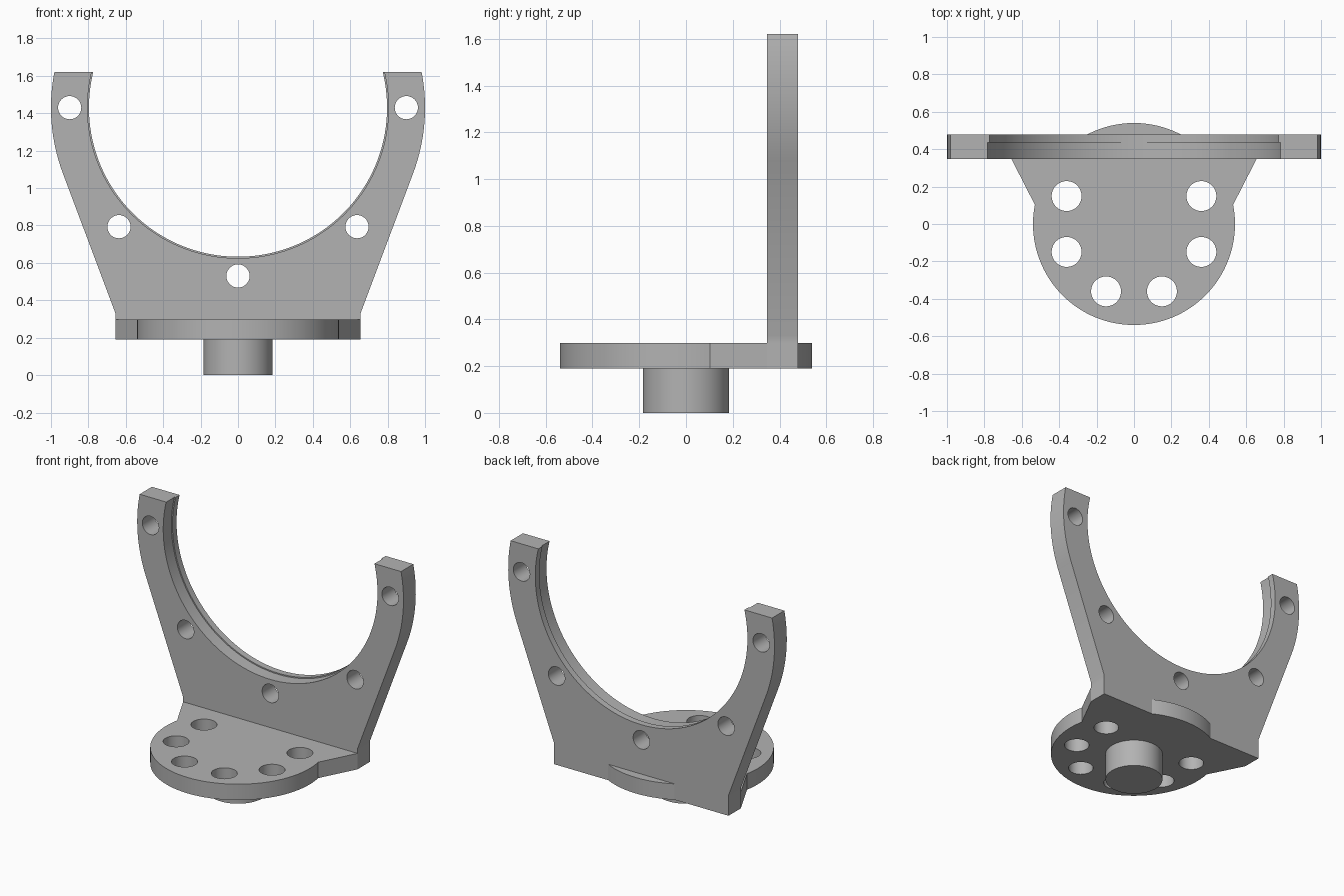
import bpy, bmesh
from math import sin, cos, radians, pi
from mathutils import Matrix, Vector

cube = bpy.data.objects.get("Cube")
if cube:
    bpy.data.objects.remove(cube, do_unlink=True)

grey = bpy.data.materials.new("machined grey")
grey.use_nodes = True
colour = (0.45, 0.45, 0.45, 1)
grey.diffuse_color = colour
grey.node_tree.nodes["Principled BSDF"].inputs["Base Color"].default_value = colour

RING_Z = 1.43            # centre height of the cradle ring
BACK, FRONT = 0.479, 0.347
UPRIGHT = Matrix.Rotation(pi / 2, 4, "X")


def arc(radius, start, end, steps, centre=(0, 0)):
    angles = [radians(start + (end - start) * i / steps) for i in range(steps + 1)]
    return [(centre[0] + radius * cos(a), centre[1] + radius * sin(a)) for a in angles]


def prism(name, outline, low, high, matrix=Matrix()):
    """Extrude a flat outline from low to high, then turn it into place."""
    bm = bmesh.new()
    face = bm.faces.new([bm.verts.new((x, y, low)) for x, y in outline])
    top = bmesh.ops.extrude_face_region(bm, geom=[face])["geom"]
    moved = [v for v in top if isinstance(v, bmesh.types.BMVert)]
    bmesh.ops.translate(bm, verts=moved, vec=Vector((0, 0, high - low)))
    bm.transform(matrix)
    bmesh.ops.recalc_face_normals(bm, faces=bm.faces)
    mesh = bpy.data.meshes.new(name)
    bm.to_mesh(mesh)
    bm.free()
    mesh.materials.append(grey)
    obj = bpy.data.objects.new(name, mesh)
    bpy.context.collection.objects.link(obj)
    return obj


def cylinder(name, radius, centre, low, high, matrix=Matrix(), sides=48):
    return prism(name, arc(radius, 0, 360, sides, centre)[:-1], low, high, matrix)


def combine(target, tool, operation):
    mod = target.modifiers.new(operation.title(), "BOOLEAN")
    mod.operation, mod.object, mod.solver = operation, tool, "EXACT"
    tool.hide_render = True
    bpy.context.view_layer.objects.active = target
    bpy.ops.object.modifier_apply(modifier=mod.name)
    bpy.data.objects.remove(tool, do_unlink=True)


# Upright cradle plate, tapering tangentially into the ring
right_side = [(0.655, 0.19), (0.655, 0.33)] + arc(1, -20.6, 10.95, 16, (0, RING_Z))
outline = right_side + [(-x, z) for x, z in reversed(right_side)]
bracket = prism("bracket", outline, -BACK, -FRONT, UPRIGHT)

# Stepped bore of the ring
for radius, low, high in ((0.797, -0.6, -0.2), (0.805, -0.435, -0.2)):
    bore = cylinder("bore_cutter", radius, (0, RING_Z), low, high, UPRIGHT, 144)
    combine(bracket, bore, "DIFFERENCE")

# Round base flange, widened to meet the plate and bulging behind it
base_outline = (arc(0.54, 169, 371, 80) + [(0.655, FRONT), (0.655, BACK)]
                + arc(0.54, 62.5, 117.5, 22) + [(-0.655, BACK), (-0.655, FRONT)])
combine(bracket, prism("base_flange", base_outline, 0.19, 0.298), "UNION")

# Bolt holes round the ring
for angle in (-180, -135, -90, -45, 0):
    a = radians(angle)
    centre = (0.9 * cos(a), RING_Z + 0.9 * sin(a))
    combine(bracket, cylinder("bolt_cutter", 0.062, centre, -0.6, -0.2, UPRIGHT), "DIFFERENCE")

# Bolt holes round the base
for angle in (-202.5, -157.5, -112.5, -67.5, -22.5, 22.5):
    a = radians(angle)
    centre = (0.39 * cos(a), 0.39 * sin(a))
    combine(bracket, cylinder("base_cutter", 0.08, centre, 0.1, 0.4), "DIFFERENCE")

# Mounting post under the base
post = cylinder("mounting_post", 0.185, (0, 0), 0, 0.19, sides=64)

# Smooth the curved walls, keep the machined edges sharp
bpy.ops.object.select_all(action="DESELECT")
for obj in (bracket, post):
    obj.select_set(True)
bpy.context.view_layer.objects.active = bracket
bpy.ops.object.shade_smooth_by_angle(angle=radians(25))
